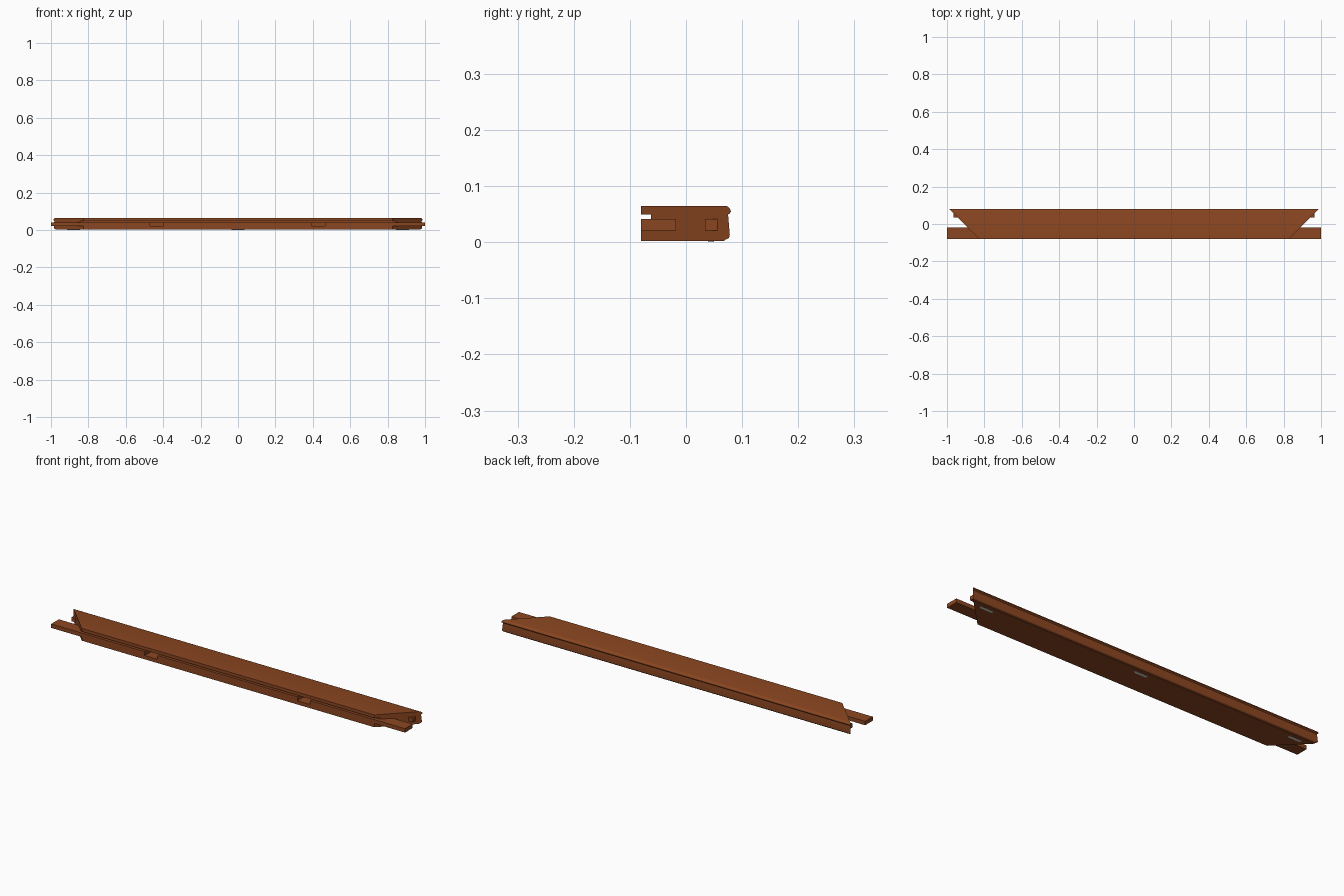
import bpy, bmesh, math

if "Cube" in bpy.data.objects:
    bpy.data.objects.remove(bpy.data.objects["Cube"])


def material(name, rgb):
    m = bpy.data.materials.new(name)
    m.diffuse_color = (*rgb, 1)
    m.use_nodes = True
    m.node_tree.nodes["Principled BSDF"].inputs["Base Color"].default_value = m.diffuse_color
    return m


WOOD = material("brown wood", (0.26, 0.062, 0.015))
PALE = material("pale pad", (0.85, 0.85, 0.83))


def miter(y):
    """Half length of the rail at depth y (45 degree cut)."""
    return 0.907 + y


def loft(name, ring_a, ring_b, mat):
    """Closed solid between two matching outlines."""
    bm = bmesh.new()
    a = [bm.verts.new(p) for p in ring_a]
    b = [bm.verts.new(p) for p in ring_b]
    n = len(a)
    for i in range(n):
        j = (i + 1) % n
        bm.faces.new((a[i], a[j], b[j], b[i]))
    bm.faces.new(a[::-1])
    bm.faces.new(b)
    bmesh.ops.recalc_face_normals(bm, faces=bm.faces)
    me = bpy.data.meshes.new(name)
    bm.to_mesh(me)
    bm.free()
    me.materials.append(mat)
    ob = bpy.data.objects.new(name, me)
    bpy.context.collection.objects.link(ob)
    return ob


def prism(name, outline, z0, z1, mat):
    return loft(name, [(x, y, z0) for x, y in outline],
                [(x, y, z1) for x, y in outline], mat)


def rect(x0, x1, y0, y1):
    return [(x0, y0), (x1, y0), (x1, y1), (x0, y1)]


def arc(cy, cz, r, a0, a1, n=6):
    return [(cy + r * math.cos(math.radians(a0 + (a1 - a0) * i / n)),
             cz + r * math.sin(math.radians(a0 + (a1 - a0) * i / n))) for i in range(n + 1)]


# Rail: grooved front, rounded and stepped back, mitred ends
profile = [(-0.08, 0.002), (0.068, 0.002), (0.070, 0.005)]
profile += arc(0.070, 0.013, 0.008, -80, 0)
profile += [(0.075, 0.049), (0.0775, 0.051)]
profile += arc(0.069, 0.054, 0.011, 0, 90)
profile += [(-0.08, 0.065), (-0.08, 0.049), (-0.062, 0.049), (-0.062, 0.041), (-0.08, 0.041)]
rail = loft("rail", [(-miter(y), y, z) for y, z in profile],
            [(miter(y), y, z) for y, z in profile], WOOD)

# Two mortises in the front edge
for i, x in enumerate((-0.435, 0.428)):
    cutter = prism(f"mortise_cutter_{i}", rect(x - 0.036, x + 0.036, -0.1, -0.018), 0.021, 0.0415, WOOD)
    cutter.hide_render = True
    mod = rail.modifiers.new("mortise", 'BOOLEAN')
    mod.operation = 'DIFFERENCE'
    mod.solver = 'EXACT'
    mod.object = cutter
bpy.context.view_layer.objects.active = rail
rail.select_set(True)
for mod in list(rail.modifiers):
    bpy.ops.object.modifier_apply(modifier=mod.name)
for ob in [o for o in bpy.data.objects if "cutter" in o.name]:
    bpy.data.objects.remove(ob)
bpy.ops.object.shade_smooth_by_angle(angle=math.radians(25))

# Tenon and small peg on each end, starting at the mitre
for s, side in ((-1, "left"), (1, "right")):
    for part, x1, y0, y1 in (("tenon", 1.0, -0.08, -0.018), ("peg", 0.965, 0.034, 0.056)):
        outline = [(s * miter(y0), y0), (s * x1, y0), (s * x1, y1), (s * miter(y1), y1)]
        prism(f"{side}_{part}", outline, 0.021, 0.041, WOOD)

# Small pads under the rail
for i, x in enumerate((-0.88, 0, 0.88)):
    prism(f"pad_{i}", rect(x - 0.035, x + 0.035, 0.039, 0.050), 0, 0.004, PALE)
